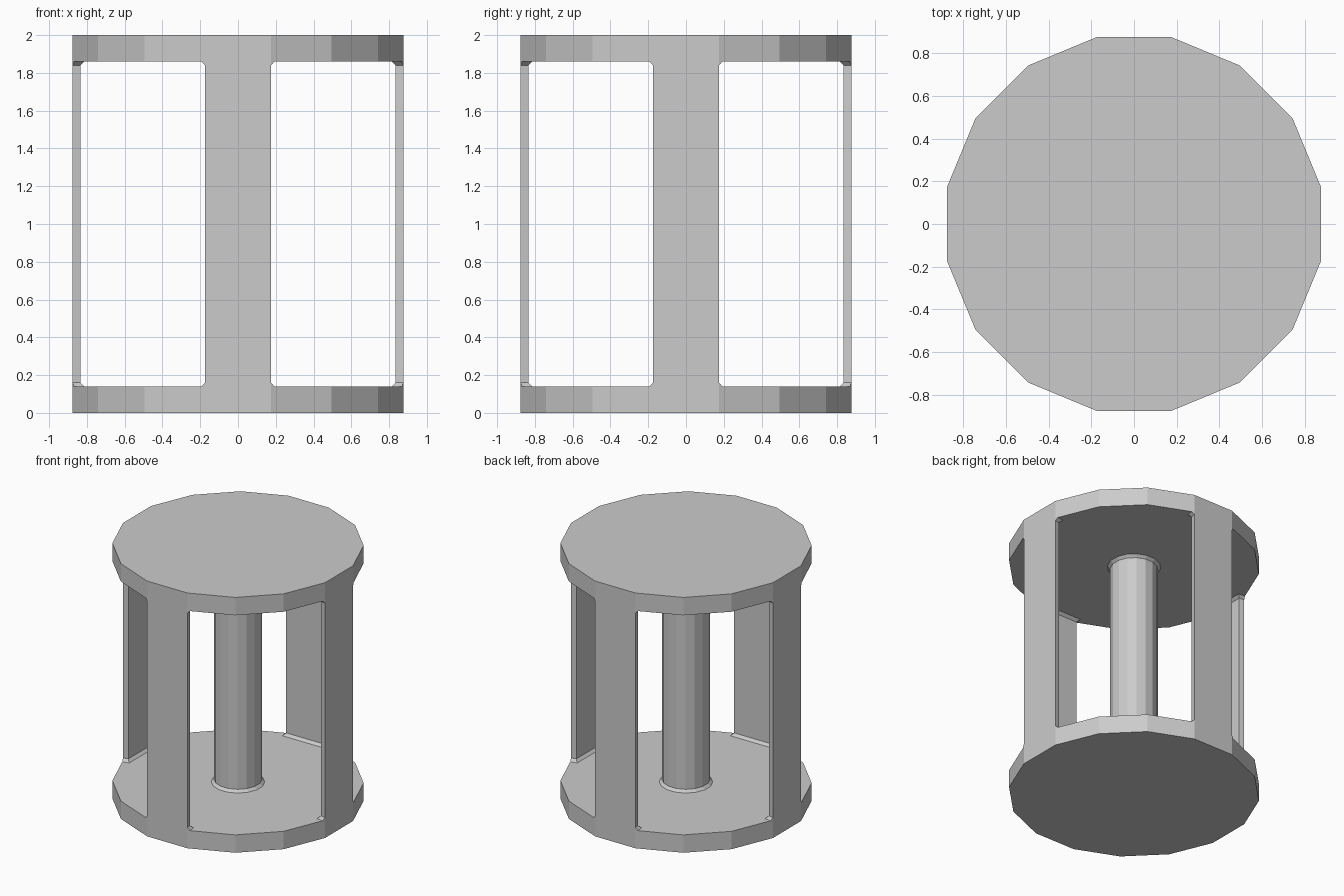
import bpy, bmesh
from math import pi, cos, sin, tan
from mathutils import Matrix

if "Cube" in bpy.data.objects:
    bpy.data.objects.remove(bpy.data.objects["Cube"])

SIDES = 16
STEP = 2 * pi / SIDES
APOTHEM = 0.875            # flat-to-centre distance of the end discs
R_DISC = APOTHEM / cos(STEP / 2)
R_COLUMN = 0.17
INNER = 0.834              # inner face of the wall panels
LOW, HIGH, TOP = 0.14, 1.86, 2.0
FILLET = 0.02


def ring(radius, z):
    return [(radius * cos((i + .5) * STEP), radius * sin((i + .5) * STEP), z)
            for i in range(SIDES)]


def loft(name, rings, caps=False, angle=0.0):
    """Skin a stack of equal-length rings into one object."""
    bm = bmesh.new()
    rows = [[bm.verts.new(p) for p in r] for r in rings]
    n = len(rows[0])
    for a, b in zip(rows, rows[1:]):
        for i in range(n):
            j = (i + 1) % n
            bm.faces.new((a[i], a[j], b[j], b[i]))
    if caps:
        bm.faces.new(rows[0][::-1])
        bm.faces.new(rows[-1])
    bmesh.ops.remove_doubles(bm, verts=bm.verts, dist=1e-5)
    bmesh.ops.recalc_face_normals(bm, faces=bm.faces)
    bm.transform(Matrix.Rotation(angle, 4, 'Z'))
    mesh = bpy.data.meshes.new(name)
    bm.to_mesh(mesh)
    bm.free()
    obj = bpy.data.objects.new(name, mesh)
    bpy.context.collection.objects.link(obj)
    return obj


# End discs
loft("bottom_disc", [ring(R_DISC, 0), ring(R_DISC, LOW)], caps=True)
loft("top_disc", [ring(R_DISC, HIGH), ring(R_DISC, TOP)], caps=True)

# Central column with small flared ends
loft("column", [ring(R_COLUMN + FILLET, LOW), ring(R_COLUMN, LOW + FILLET),
                ring(R_COLUMN, HIGH - FILLET), ring(R_COLUMN + FILLET, HIGH)])

# Four wall panels: radial sides, chamfered where they meet the discs
wo = APOTHEM * tan(STEP / 2)
wi = INNER * tan(STEP / 2)
edge_x = APOTHEM - FILLET * sin(STEP)
edge_y = wo + FILLET * cos(STEP)


def panel_ring(z, flared):
    if flared:
        half = [(APOTHEM, wo), (edge_x, edge_y), (INNER - FILLET, wi + FILLET)]
    else:
        half = [(APOTHEM, wo), (APOTHEM, wo), (INNER, wi)]
    pts = half + [(x, -y) for x, y in reversed(half)]
    return [(x, y, z) for x, y in pts]


panel = [panel_ring(LOW, True), panel_ring(LOW + FILLET, False),
         panel_ring(HIGH - FILLET, False), panel_ring(HIGH, True)]
for i, side in enumerate(("right", "back", "left", "front")):
    loft(side + "_panel", panel, angle=i * pi / 2)
